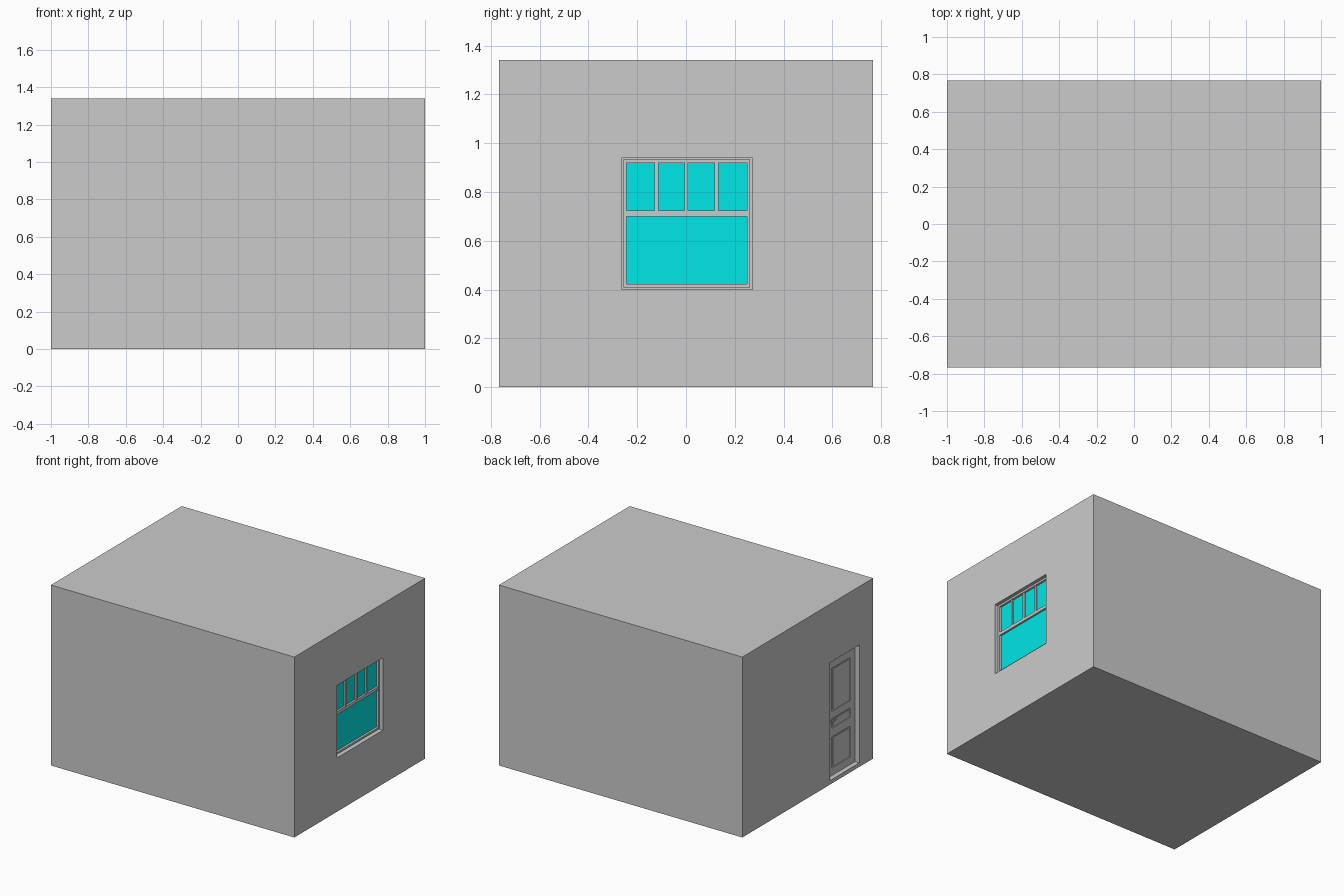
import bpy, bmesh
from mathutils import Matrix, Vector

if "Cube" in bpy.data.objects:
    bpy.data.objects.remove(bpy.data.objects["Cube"])


def boxes(name, specs, mat=None):
    """One object made of axis-aligned boxes (x0, x1, y0, y1, z0, z1)."""
    bm = bmesh.new()
    for x0, x1, y0, y1, z0, z1 in specs:
        c = Vector(((x0 + x1) / 2, (y0 + y1) / 2, (z0 + z1) / 2))
        m = Matrix.Translation(c) @ Matrix.Diagonal((x1 - x0, y1 - y0, z1 - z0, 1))
        bmesh.ops.create_cube(bm, size=1, matrix=m)
    me = bpy.data.meshes.new(name)
    bm.to_mesh(me)
    bm.free()
    ob = bpy.data.objects.new(name, me)
    bpy.context.collection.objects.link(ob)
    if mat:
        me.materials.append(mat)
    return ob


def ring(x0, x1, y0, y1, z0, z1, w):
    """Four bars forming a rectangular frame of width w."""
    return [(x0, x1, y0, y0 + w, z0, z1), (x0, x1, y1 - w, y1, z0, z1),
            (x0, x1, y0 + w, y1 - w, z0, z0 + w), (x0, x1, y0 + w, y1 - w, z1 - w, z1)]


def cut(target, cutter):
    mod = target.modifiers.new(cutter.name, 'BOOLEAN')
    mod.operation = 'DIFFERENCE'
    mod.solver = 'EXACT'
    mod.object = cutter
    cutter.hide_render = True
    cutter.hide_viewport = True


glass = bpy.data.materials.new("glass")
glass.diffuse_color = (0.0, 0.8, 0.8, 1)
glass.use_nodes = True
glass.node_tree.nodes["Principled BSDF"].inputs["Base Color"].default_value = glass.diffuse_color

# Room shell with hollow interior, window opening and door opening
T = 0.06
room = boxes("room_walls", [(-1, 1, -0.767, 0.767, 0, 1.34)])
cut(room, boxes("interior_cutter", [(-1 + T, 1 - T, -0.767 + T, 0.767 - T, 0.02, 1.34 - T)]))
cut(room, boxes("window_cutter", [(0.9, 1.1, -0.264, 0.272, 0.40, 0.938)]))
cut(room, boxes("door_cutter", [(-1.1, -0.9, -0.605, -0.26, 0.03, 0.905)]))

# Window: outer casing set back, sash, glazing bars and glass
boxes("window_casing", ring(0.94, 0.962, -0.264, 0.272, 0.40, 0.938, 0.02))
boxes("window_sash", ring(0.945, 0.978, -0.257, 0.263, 0.409, 0.935, 0.014))
boxes("window_rail", [(0.945, 0.976, -0.243, 0.249, 0.70, 0.723)])
boxes("window_bars", [(0.945, 0.974, y - 0.008, y + 0.008, 0.723, 0.921)
                      for y in (-0.121, 0.001, 0.125)])
boxes("window_glass", [(0.95, 0.962, -0.244, 0.25, 0.422, 0.922)], glass)

# Door: casing, leaf with inset panels
boxes("door_casing", ring(-0.965, -0.94, -0.605, -0.26, 0.03, 0.905, 0.015))
leaf = boxes("door_leaf", [(-0.97, -0.945, -0.597, -0.268, 0.036, 0.897)])
panels = [(0.51, 0.83), (0.385, 0.455), (0.09, 0.32)]
for i, (z0, z1) in enumerate(panels):
    cut(leaf, boxes(f"panel_cutter_{i}", [(-1, -0.964, -0.54, -0.33, z0, z1)]))
boxes("door_panels", [(-0.967, -0.955, -0.528, -0.342, z0 + 0.012, z1 - 0.012)
                      for z0, z1 in panels])

# Door handle: back plate, stem and lever
boxes("door_handle", [(-0.974, -0.968, -0.302, -0.282, 0.41, 0.48),
                      (-0.995, -0.972, -0.296, -0.288, 0.446, 0.456),
                      (-0.997, -0.988, -0.345, -0.286, 0.445, 0.457)])
